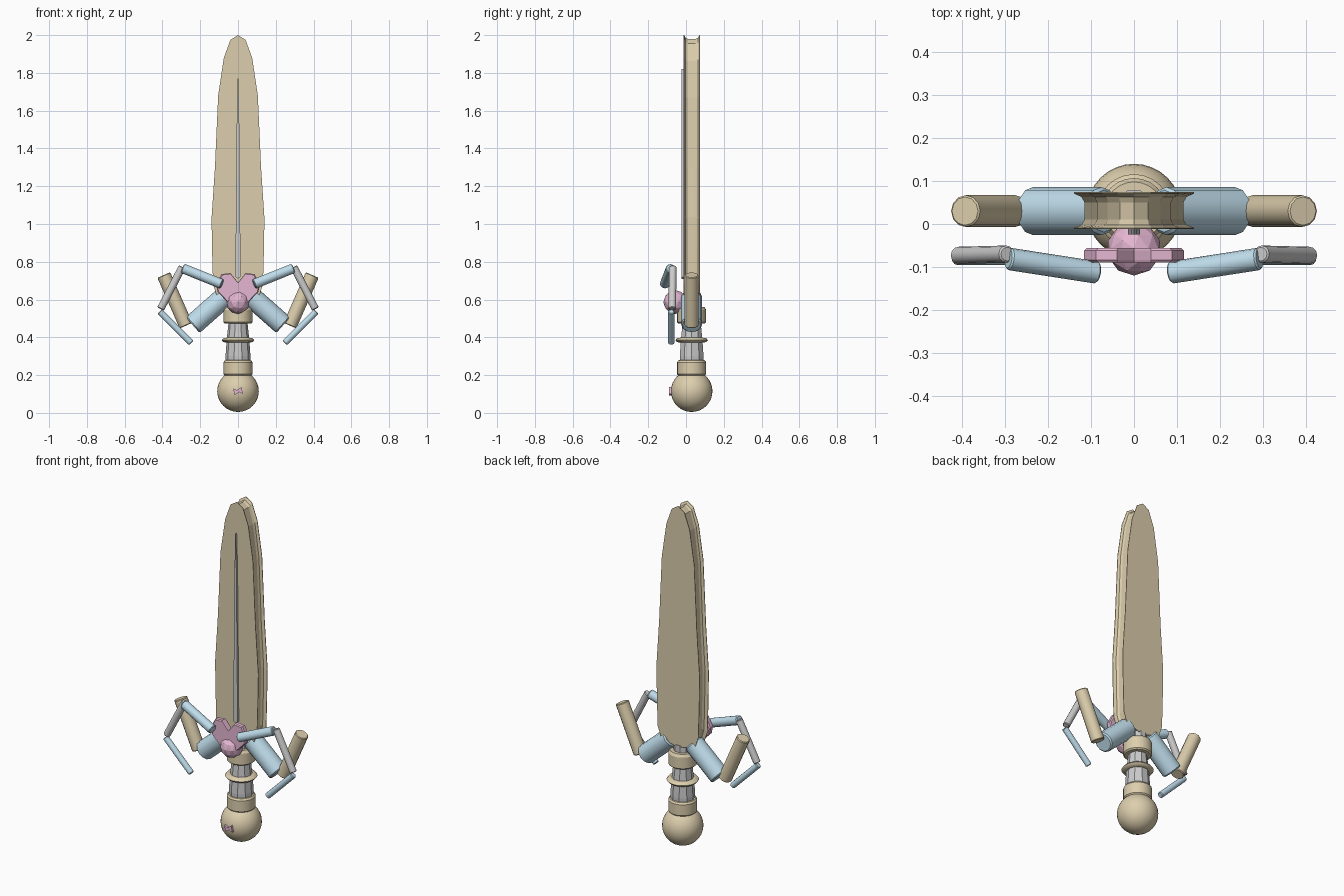
import bpy, bmesh, math
from mathutils import Vector

if "Cube" in bpy.data.objects:
    bpy.data.objects.remove(bpy.data.objects["Cube"])

YC = 0.03  # depth of the sword axis


def material(name, rgb):
    m = bpy.data.materials.new(name)
    m.diffuse_color = (*rgb, 1)
    m.use_nodes = True
    m.node_tree.nodes["Principled BSDF"].inputs["Base Color"].default_value = m.diffuse_color
    return m


TAN = material("tan", (0.72, 0.62, 0.42))
BLUE = material("blue", (0.52, 0.72, 0.83))
PINK = material("pink", (0.78, 0.47, 0.64))
PALE = material("pale", (0.78, 0.75, 0.78))


def finish(ob, name, mat, smooth=None):
    ob.name = name
    ob.data.materials.append(mat)
    if smooth:
        bpy.ops.object.select_all(action='DESELECT')
        ob.select_set(True)
        bpy.context.view_layer.objects.active = ob
        bpy.ops.object.shade_smooth_by_angle(angle=math.radians(smooth))
    return ob


def mesh_object(bm, name, mat, smooth=None):
    bmesh.ops.recalc_face_normals(bm, faces=bm.faces)
    me = bpy.data.meshes.new(name)
    bm.to_mesh(me)
    bm.free()
    ob = bpy.data.objects.new(name, me)
    bpy.context.collection.objects.link(ob)
    return finish(ob, name, mat, smooth)


def loft(loops, name, mat, smooth=None):
    """Skin a list of equal-length closed loops and cap both ends."""
    bm = bmesh.new()
    rows = [[bm.verts.new(p) for p in loop] for loop in loops]
    n = len(rows[0])
    for a, b in zip(rows, rows[1:]):
        for i in range(n):
            j = (i + 1) % n
            bm.faces.new((a[i], a[j], b[j], b[i]))
    bm.faces.new(rows[0])
    bm.faces.new(rows[-1])
    return mesh_object(bm, name, mat, smooth)


def turned(profile, sides, name, mat, smooth=None):
    """Round part about the sword axis from (radius, z) pairs."""
    loops = [[(r * math.cos(2 * math.pi * i / sides),
               YC + r * math.sin(2 * math.pi * i / sides), z)
              for i in range(sides)] for r, z in profile]
    return loft(loops, name, mat, smooth)


def rod(p, q, r, name, mat, sides=12, bevel=0.004):
    """Cylinder with softened rims between two points."""
    p, q = Vector(p), Vector(q)
    d = (q - p).normalized()
    u = d.cross(Vector((0, 1, 0))).normalized()
    v = d.cross(u)
    L = (q - p).length
    loops = []
    for t, rad in ((0, r - bevel), (bevel, r), (L - bevel, r), (L, r - bevel)):
        loops.append([p + d * t + rad * (u * math.cos(a) + v * math.sin(a))
                      for a in (2 * math.pi * i / sides for i in range(sides))])
    return loft(loops, name, mat, 35)


def mirrored(half):
    """Close an outline whose right half runs from x=0 to x=0."""
    return half + [(-x, z) for x, z in reversed(half) if x > 0]


# Blade: twin faces with a recessed channel around the edge
half = [(0, 2.0), (0.04, 1.975), (0.075, 1.88), (0.105, 1.68), (0.122, 1.3),
        (0.14, 1.03), (0.137, 0.85), (0.132, 0.68), (0.11, 0.615), (0, 0.585)]
outline = mirrored(half)


def blade_loop(y, k):
    return [(x * (1 - 0.18 * k), y, 1.3 + (z - 1.3) * (1 - 0.03 * k)) for x, z in outline]


loft([blade_loop(y, k) for y, k in ((-0.012, 0), (-0.009, 0), (-0.002, 0.7), (0.01, 1),
                                    (0.05, 1), (0.063, 0.7), (0.071, 0), (0.074, 0))],
     "blade", TAN)

# Centre ridge on the front face
ridge = [(0, 1.82), (0.006, 1.6), (0.014, 0.72), (0, 0.71)]
loft([[(x, y, z) for x, z in mirrored(ridge)] for y in (-0.01, -0.024)], "blade_ridge", PALE)

# Pommel, grip and collars
bpy.ops.mesh.primitive_uv_sphere_add(segments=32, ring_count=16, radius=0.11,
                                     location=(0, YC, 0.115))
finish(bpy.context.object, "pommel", TAN, 40)
turned([(0.064, 0.2), (0.066, 0.3), (0.06, 0.385), (0.05, 0.48), (0.05, 0.6)],
       10, "grip", PALE)
turned([(0.068, 0.195), (0.077, 0.205), (0.077, 0.262), (0.077, 0.268), (0.07, 0.278),
        (0.062, 0.28)], 24, "lower_collar", TAN, 30)
turned([(0.07, 0.473), (0.077, 0.48), (0.077, 0.545), (0.068, 0.56)],
       24, "upper_collar", TAN, 30)
turned([(0.06, 0.372), (0.078, 0.375), (0.086, 0.385), (0.078, 0.395), (0.06, 0.398)],
       24, "grip_ring", TAN, 50)

# Heart plate with a faceted gem
heart = mirrored([(0, 0.69), (0.04, 0.74), (0.088, 0.735), (0.116, 0.68),
                  (0.108, 0.64), (0, 0.53)])
loft([[(x * s, y, 0.64 + (z - 0.64) * s) for x, z in heart]
      for y, s in ((-0.056, 0.95), (-0.062, 1), (-0.084, 1), (-0.09, 0.95))],
     "heart_plate", PINK)
bpy.ops.mesh.primitive_ico_sphere_add(subdivisions=2, radius=0.063,
                                      location=(0, -0.057, 0.587))
finish(bpy.context.object, "gem", PINK)

# Small bow on the pommel
bow = [(-0.026, 0.014), (-0.005, 0.005), (0.018, 0.022),
       (0.026, -0.014), (0.005, -0.005), (-0.018, -0.022)]
loft([[(x, y, 0.115 + z) for x, z in bow] for y in (-0.07, -0.09)], "pommel_bow", PINK)

# Guard arms and jointed front arms on both sides
for s, side in ((1, "right"), (-1, "left")):
    rod((s * 0.07, YC, 0.615), (s * 0.24, YC, 0.465), 0.056, "guard_arm_" + side, BLUE,
        bevel=0.007)
    rod((s * 0.275, YC, 0.462), (s * 0.393, YC, 0.73), 0.037, "guard_tip_" + side, TAN)
    rod((s * 0.085, -0.113, 0.682), (s * 0.292, -0.081, 0.765), 0.026,
        "front_upper_arm_" + side, BLUE)
    rod((s * 0.295, -0.07, 0.773), (s * 0.41, -0.073, 0.55), 0.02,
        "front_link_" + side, PALE)
    rod((s * 0.415, -0.078, 0.537), (s * 0.247, -0.078, 0.37), 0.017,
        "front_lower_arm_" + side, BLUE)
